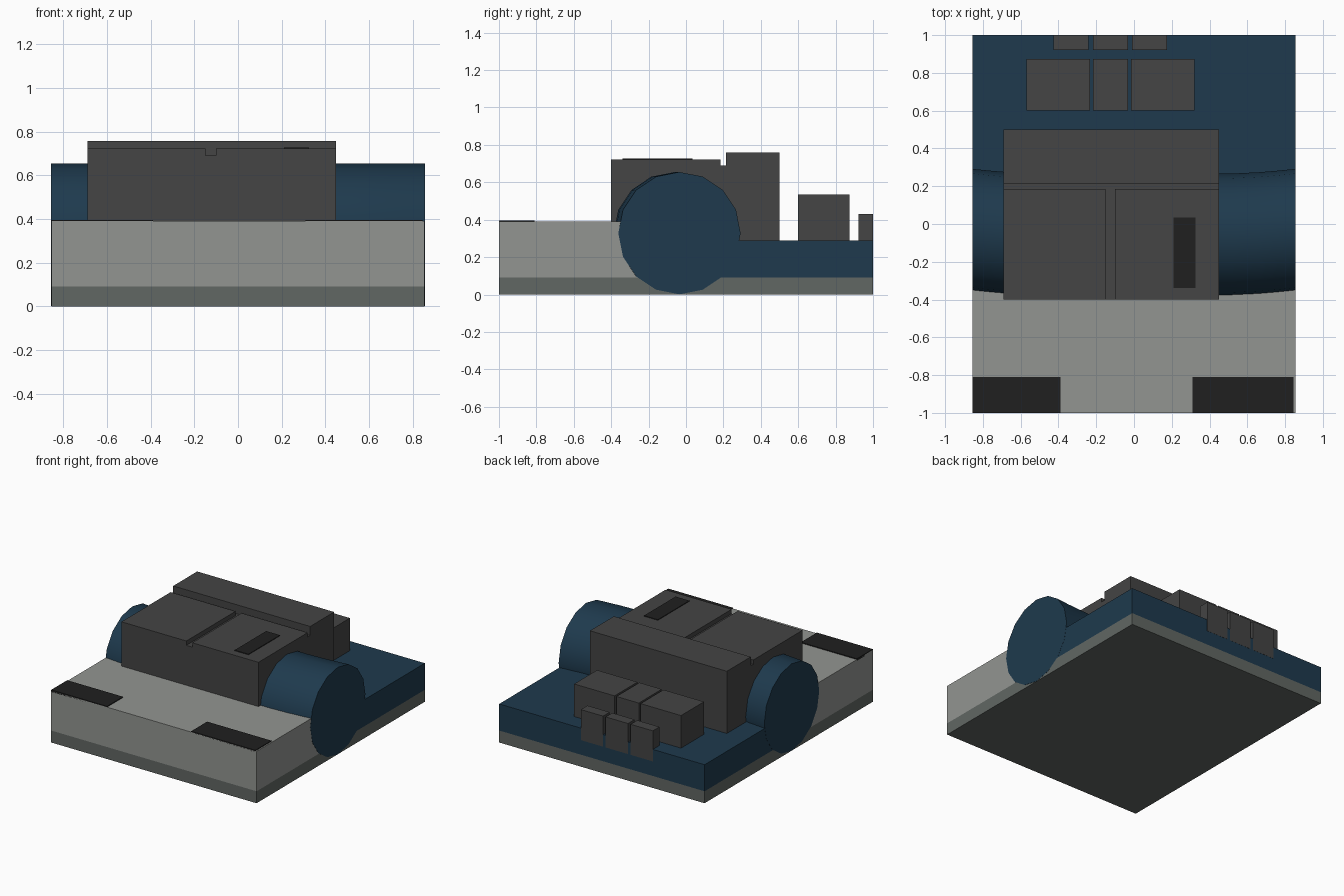
import bpy, bmesh, math

if "Cube" in bpy.data.objects:
    bpy.data.objects.remove(bpy.data.objects["Cube"])


def material(name, rgb):
    m = bpy.data.materials.new(name)
    m.diffuse_color = (*rgb, 1)
    m.use_nodes = True
    m.node_tree.nodes["Principled BSDF"].inputs["Base Color"].default_value = m.diffuse_color
    return m


BLUE = material("navy", (0.013, 0.042, 0.075))
LIGHT = material("light_grey", (0.29, 0.30, 0.285))
UNDER = material("under_grey", (0.12, 0.135, 0.125))
DARK = material("dark_grey", (0.058, 0.058, 0.058))
BLACK = material("black", (0.014, 0.014, 0.014))


def finish(name, bm, mat):
    bmesh.ops.recalc_face_normals(bm, faces=bm.faces[:])
    me = bpy.data.meshes.new(name)
    bm.to_mesh(me)
    bm.free()
    me.materials.append(mat)
    ob = bpy.data.objects.new(name, me)
    bpy.context.collection.objects.link(ob)
    return ob


def box(name, x, y, z, mat):
    bm = bmesh.new()
    bmesh.ops.create_cube(bm, size=1)
    for v in bm.verts:
        for i, (lo, hi) in enumerate((x, y, z)):
            v.co[i] = lo if v.co[i] < 0 else hi
    return finish(name, bm, mat)


W = 0.855

# Base: bottom plate, raised front half, lower rear half
box("bottom_plate", (-W, W), (-1, 1), (0, 0.09), UNDER)
box("front_deck", (-W, W), (-1, -0.03), (0.09, 0.39), LIGHT)
box("rear_deck", (-W, W), (-0.03, 1), (0.09, 0.29), BLUE)

# Dark pads on the front corners
box("left_front_pad", (-W, -0.39), (-1, -0.81), (0.38, 0.396), BLACK)
box("right_front_pad", (0.31, 0.845), (-1, -0.81), (0.38, 0.396), BLACK)

# Slightly bowed 16-sided drum across the full width
bm = bmesh.new()
rings = []
for x in (-0.856, -0.76, -0.66, -0.52, 0.52, 0.66, 0.76, 0.856):
    y0 = -0.06 + 0.025 * max(0, (abs(x) - 0.52) / 0.336) ** 1.5
    rings.append([bm.verts.new((x, y0 + 0.327 * math.cos(a), 0.328 + 0.327 * math.sin(a)))
                  for a in (i * math.tau / 16 for i in range(16))])
for a, b in zip(rings, rings[1:]):
    for i in range(16):
        j = (i + 1) % 16
        bm.faces.new((a[i], a[j], b[j], b[i]))
bm.faces.new(rings[0])
bm.faces.new(rings[-1])
drum = finish("cross_drum", bm, BLUE)
bpy.context.view_layer.objects.active = drum
drum.select_set(True)
bpy.ops.object.shade_smooth_by_angle(angle=math.radians(35))

# Central block: grooved top made of three raised panels
box("block_body", (-0.69, 0.45), (-0.40, 0.50), (0.28, 0.69), DARK)
box("block_left_panel", (-0.69, -0.15), (-0.40, 0.185), (0.69, 0.723), DARK)
box("block_right_panel", (-0.10, 0.45), (-0.40, 0.185), (0.69, 0.723), DARK)
box("block_rear_panel", (-0.69, 0.45), (0.215, 0.50), (0.69, 0.758), DARK)
box("block_inset", (0.21, 0.325), (-0.34, 0.035), (0.71, 0.728), BLACK)

# Rear rows of buttons
for i, x in enumerate(((-0.57, -0.233), (-0.218, -0.032), (-0.016, 0.32))):
    box(f"large_button_{i + 1}", x, (0.60, 0.873), (0.28, 0.535), DARK)
for i, x in enumerate(((-0.425, -0.24), (-0.218, -0.032), (-0.01, 0.175))):
    box(f"small_button_{i + 1}", x, (0.922, 1.001), (0.20, 0.43), DARK)
